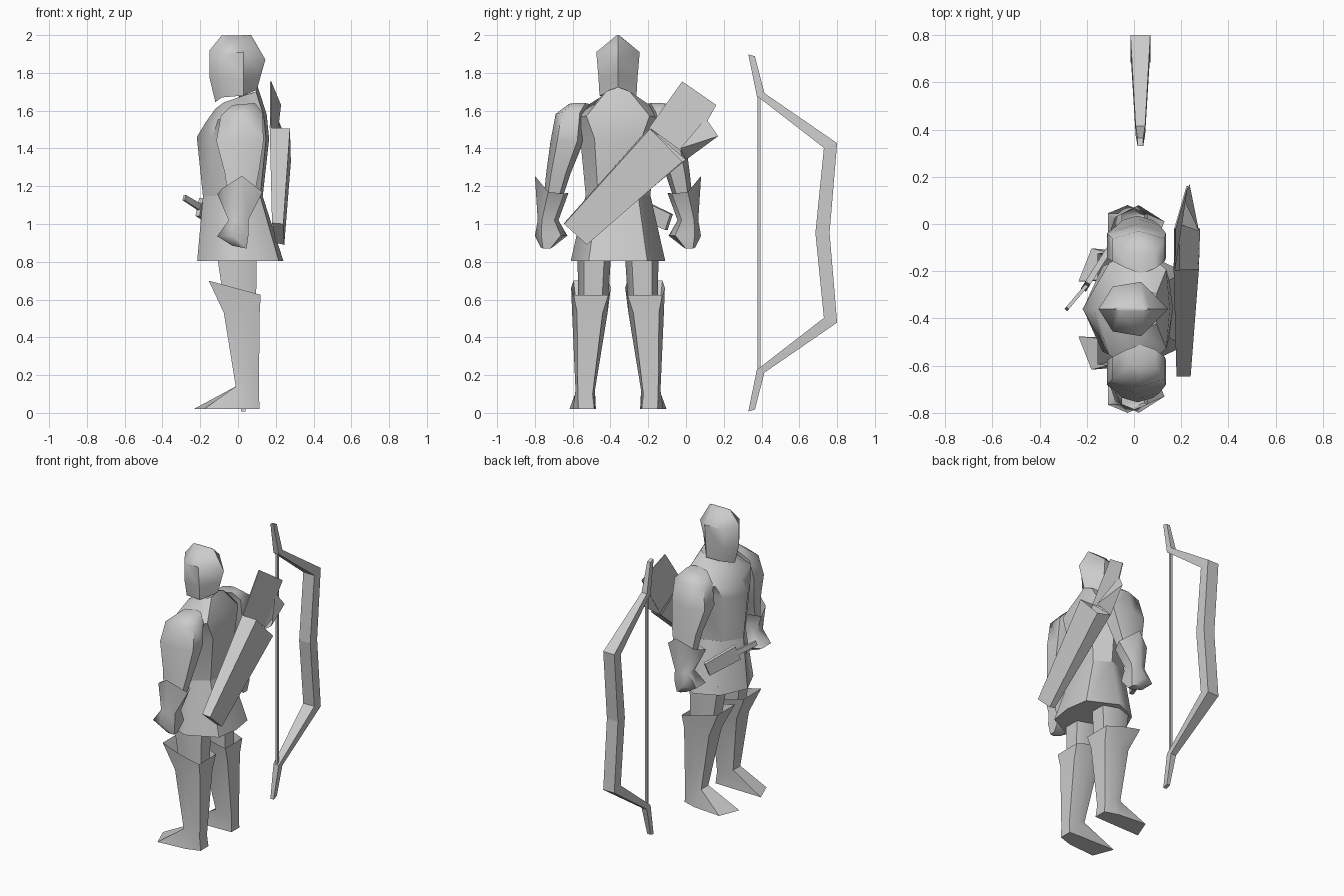
import bpy, bmesh, math
from mathutils import Vector

grey = bpy.data.materials.new("plain grey")
grey.diffuse_color = (0.6, 0.6, 0.6, 1)
BODY_Y = -0.36  # the figure stands beside its bow


def make(name, verts, faces, y=0.0, mirror=False, smooth=None):
    bm = bmesh.new()
    vs = [bm.verts.new(v) for v in verts]
    for f in faces:
        bm.faces.new([vs[i] for i in f])
    bmesh.ops.recalc_face_normals(bm, faces=bm.faces)
    me = bpy.data.meshes.new(name)
    bm.to_mesh(me)
    bm.free()
    me.materials.append(grey)
    ob = bpy.data.objects.new(name, me)
    ob.location.y = y
    bpy.context.collection.objects.link(ob)
    if mirror:
        m = ob.modifiers.new("mirror", 'MIRROR')
        m.use_axis = (False, True, False)
        m.use_mirror_merge = False
    if smooth:
        bpy.ops.object.select_all(action='DESELECT')
        ob.select_set(True)
        bpy.context.view_layer.objects.active = ob
        bpy.ops.object.shade_smooth_by_angle(angle=math.radians(smooth))
    return ob


def loft(name, rings, cap0=True, cap1=True, **kw):
    n = len(rings[0])
    verts = [p for r in rings for p in r]
    faces = [(k * n + i, k * n + (i + 1) % n, (k + 1) * n + (i + 1) % n, (k + 1) * n + i)
             for k in range(len(rings) - 1) for i in range(n)]
    if cap0:
        faces.append(tuple(range(n)))
    if cap1:
        faces.append(tuple(range(len(verts) - n, len(verts))))
    return make(name, verts, faces, **kw)


def whole(half):
    """Complete a ring given from the front centre to the back centre."""
    return half + [(x, -y, z) for x, y, z in half[-2:0:-1]]


def body_ring(xf, xb, w, zf, zb):
    """Pointed chest, broad flat back."""
    zs = (zf + zb) / 2
    return whole([(xf, 0, zf), (xf * 0.62, w * 0.72, zf * 0.7 + zb * 0.3), (0.02, w, zs),
                  (xb * 0.9, w * 0.62, zs * 0.4 + zb * 0.6), (xb, 0, zb)])


def limb_ring(xf, xb, y0, y1, zf, zb, c=0.2):
    """Six sided ring: chamfered front and back, sides in between."""
    d, xm, zm = (y1 - y0) * c, (xf + xb) / 2, (zf + zb) / 2
    return [(xf, y0 + d, zf), (xf, y1 - d, zf), (xm, y1, zm),
            (xb, y1 - d, zb), (xb, y0 + d, zb), (xm, y0, zm)]


# Hood with a ridge on top and a pointed chin
loft("hood", [
    whole([(-0.12, 0, 1.645), (-0.085, 0.075, 1.67), (0.03, 0.098, 1.68), (0.10, 0, 1.71)]),
    whole([(-0.15, 0, 1.77), (-0.09, 0.09, 1.77), (0.03, 0.103, 1.77), (0.122, 0, 1.79)]),
    whole([(-0.15, 0, 1.92), (-0.09, 0.095, 1.90), (0.03, 0.115, 1.91), (0.145, 0, 1.87)]),
    whole([(-0.085, 0, 2.0), (-0.06, 0.008, 1.998), (0.04, 0.008, 1.998), (0.07, 0, 2.0)]),
], y=BODY_Y, smooth=50)

# Torso
loft("torso", [
    body_ring(-0.185, 0.13, 0.17, 1.14, 1.14),
    body_ring(-0.218, 0.165, 0.20, 1.46, 1.45),
    body_ring(-0.17, 0.152, 0.27, 1.54, 1.58),
    body_ring(-0.12, 0.105, 0.10, 1.61, 1.725),
], y=BODY_Y, smooth=50)

# Flared tunic skirt
loft("skirt", [
    body_ring(-0.185, 0.13, 0.172, 1.15, 1.15),
    body_ring(-0.216, 0.24, 0.25, 0.805, 0.805),
], y=BODY_Y, smooth=50)

# Sleeves
loft("sleeve", [
    limb_ring(-0.03, 0.09, 0.15, 0.26, 1.63, 1.64),
    limb_ring(-0.09, 0.13, 0.17, 0.33, 1.575, 1.59),
    limb_ring(-0.115, 0.135, 0.18, 0.357, 1.44, 1.44),
    limb_ring(-0.07, 0.11, 0.25, 0.38, 1.27, 1.27),
    limb_ring(-0.05, 0.08, 0.30, 0.395, 1.12, 1.12),
], y=BODY_Y, mirror=True, smooth=60)

# Gauntlets: flared cuff, wrist and fist
cuff = [(-0.11, 0.30, 1.16), (-0.08, 0.39, 1.19), (0.02, 0.44, 1.255),
        (0.13, 0.37, 1.17), (0.09, 0.285, 1.16), (0.0, 0.262, 1.165)]
loft("gauntlet", [
    cuff,
    limb_ring(-0.05, 0.055, 0.315, 0.425, 1.02, 1.02),
    limb_ring(-0.11, 0.055, 0.268, 0.44, 0.935, 0.94),
    limb_ring(-0.03, 0.045, 0.345, 0.41, 0.885, 0.87),
], cap0=False, y=BODY_Y, mirror=True, smooth=55)

# Thighs
loft("thigh", [
    limb_ring(-0.115, 0.10, 0.035, 0.215, 0.86, 0.86),
    limb_ring(-0.07, 0.095, 0.055, 0.21, 0.56, 0.56),
], y=BODY_Y, mirror=True, smooth=60)

# Tall boots with splayed toes
sole = [(-0.235, 0.117, 0.02), (-0.18, 0.257, 0.02), (0.02, 0.24, 0.02),
        (0.115, 0.21, 0.02), (0.115, 0.125, 0.02), (0.02, 0.122, 0.02)]
loft("boot", [
    limb_ring(-0.155, 0.12, 0.038, 0.248, 0.70, 0.625, 0.06),
    limb_ring(-0.075, 0.115, 0.055, 0.243, 0.53, 0.53, 0.14),
    limb_ring(-0.012, 0.11, 0.122, 0.225, 0.14, 0.10, 0.12),
    sole,
], cap0=False, y=BODY_Y, mirror=True, smooth=50)


def bar(name, a, b, h0, h1, t):
    """Tapered flat bar from a to b; h is the height, t the thickness."""
    a, b = Vector(a), Vector(b)
    d = (b - a).normalized()
    side = d.cross(Vector((0, 0, 1))).normalized()
    up = side.cross(d)
    ring = lambda p, h: [p + side * s * t / 2 + up * u * h / 2
                         for s, u in ((-1, -1), (1, -1), (1, 1), (-1, 1))]
    return loft(name, [ring(a, h0), ring(b, h1)])


# Sheathed dagger across the front of the waist
bar("dagger_sheath", (-0.205, -0.265, 1.09), (-0.095, -0.09, 1.01), 0.10, 0.09, 0.025)
bar("dagger_grip", (-0.285, -0.36, 1.14), (-0.205, -0.265, 1.09), 0.03, 0.035, 0.015)

# Quiver: slanted open box on the back
inner = [(0.18, -0.645, 1.005), (0.20, -0.53, 0.90), (0.19, 0.0, 1.34), (0.168, -0.195, 1.51)]
outer = [(0.24, -0.645, 1.0), (0.245, -0.525, 0.89), (0.28, -0.02, 1.33), (0.275, -0.19, 1.505)]
make("quiver", inner + outer,
     [(0, 1, 2, 3), (4, 5, 6, 7), (0, 1, 5, 4), (1, 2, 6, 5), (3, 0, 4, 7)])
# Raised back flap and side flap of the quiver
flap = [(0.168, -0.195, 1.51), (0.19, 0.01, 1.36), (0.222, 0.16, 1.63), (0.17, -0.02, 1.755)]
make("quiver_flap", flap + [(x + 0.006, y, z) for x, y, z in flap],
     [(0, 1, 2, 3), (4, 5, 6, 7)] + [(i, (i + 1) % 4, (i + 1) % 4 + 4, i + 4) for i in range(4)])
make("quiver_side_flap", [(0.19, 0.0, 1.34), (0.235, 0.17, 1.465), (0.21, 0.105, 1.56),
                          (0.275, -0.03, 1.40)], [(0, 1, 2), (0, 3, 1), (1, 3, 2)])

# Bow: (outer y, outer z, inner y, inner z, half width) from grip to tip
limb = [(0.76, 0.95, 0.685, 0.95, 0.042), (0.80, 1.425, 0.73, 1.40, 0.042),
        (0.415, 1.69, 0.375, 1.675, 0.02), (0.365, 1.885, 0.33, 1.895, 0.012)]
stations = [(a, 1.9 - b, c, 1.9 - d, w) for a, b, c, d, w in limb[:0:-1]] + limb
loft("bow", [[(0.027 - w, a, b + 0.003), (0.027 + w, a, b + 0.003),
              (0.027 + w, c, d + 0.003), (0.027 - w, c, d + 0.003)]
             for a, b, c, d, w in stations])
# Bow string
bar("bow_string", (0.027, 0.387, 0.22), (0.0271, 0.387, 1.68), 0.016, 0.016, 0.016)
